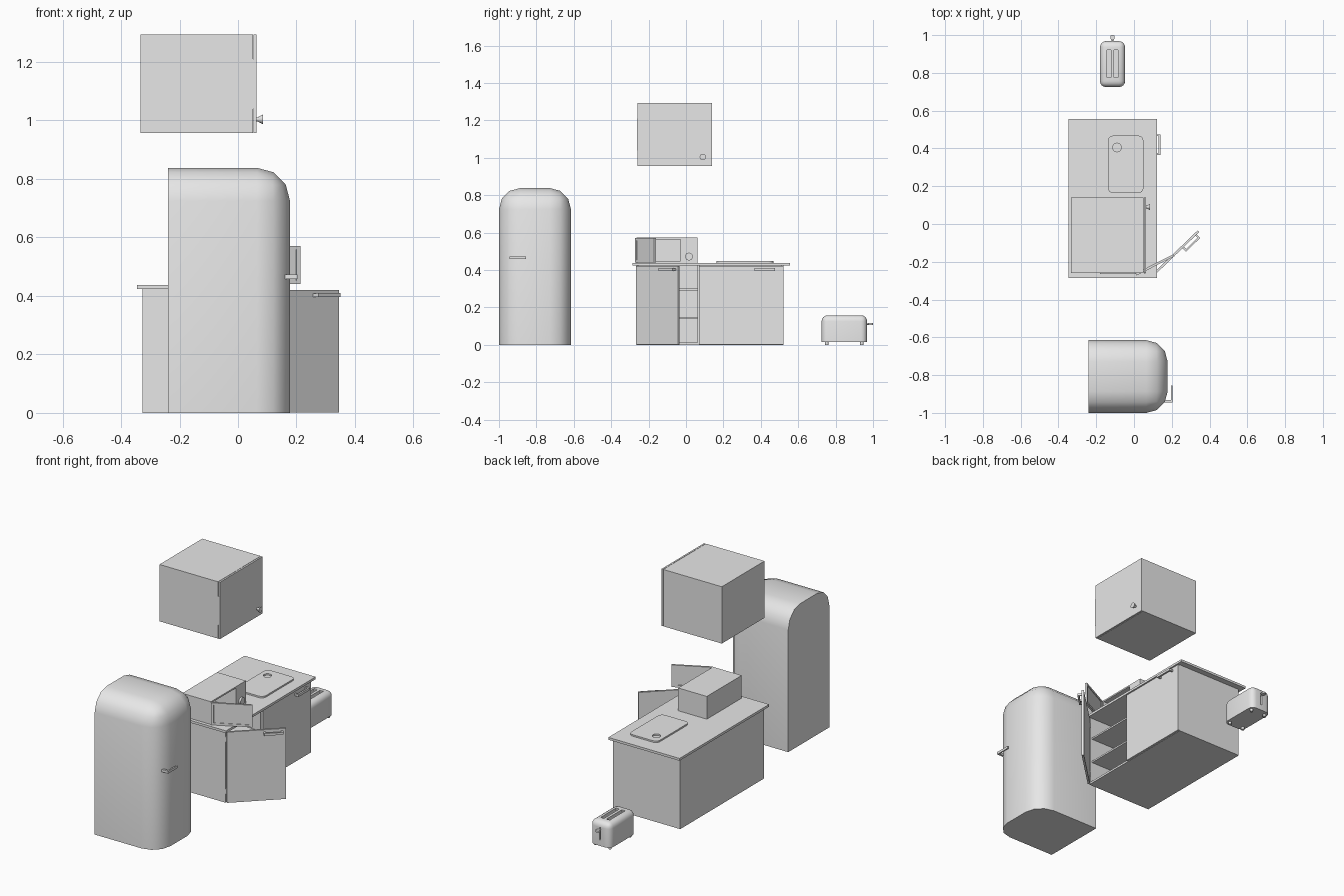
import bpy, bmesh, math
from mathutils import Matrix, Vector

cube = bpy.data.objects.get("Cube")
if cube:
    bpy.data.objects.remove(cube, do_unlink=True)

GREY = (0.8, 0.8, 0.8, 1)
grey = bpy.data.materials.new("light_grey")
grey.use_nodes = True
grey.diffuse_color = GREY
grey.node_tree.nodes["Principled BSDF"].inputs["Base Color"].default_value = GREY


def finish(name, bm, smooth=False, place=None):
    """Turn a bmesh into a grey object, optionally moved by a matrix."""
    bmesh.ops.recalc_face_normals(bm, faces=bm.faces)
    mesh = bpy.data.meshes.new(name)
    bm.to_mesh(mesh)
    bm.free()
    mesh.materials.append(grey)
    obj = bpy.data.objects.new(name, mesh)
    bpy.context.collection.objects.link(obj)
    if place:
        obj.matrix_world = place
    if smooth:
        shade(obj)
    return obj


def shade(obj):
    bpy.ops.object.select_all(action='DESELECT')
    obj.select_set(True)
    bpy.context.view_layer.objects.active = obj
    bpy.ops.object.shade_smooth_by_angle(angle=math.radians(40))


def box(name, x, y, z, round_rule=None, radius=0, segments=3, place=None):
    """Box from three ranges; edges passing round_rule are rounded."""
    bm = bmesh.new()
    bmesh.ops.create_cube(bm, size=1)
    for v in bm.verts:
        v.co = Vector((r[0] if c < 0 else r[1] for c, r in zip(v.co, (x, y, z))))
    if round_rule:
        edges = [e for e in bm.edges if round_rule(e)]
        bmesh.ops.bevel(bm, geom=edges, offset=radius, segments=segments,
                        profile=0.5, affect='EDGES', clamp_overlap=True)
    return finish(name, bm, bool(round_rule), place)


def rod(name, start, end, r1, r2=None, sides=16):
    """Straight or tapered rod between two points."""
    a, b = Vector(start), Vector(end)
    bm = bmesh.new()
    bmesh.ops.create_cone(bm, cap_ends=True, segments=sides, radius1=r1,
                          radius2=r1 if r2 is None else r2, depth=(b - a).length)
    turn = (b - a).to_track_quat('Z', 'Y').to_matrix().to_4x4()
    return finish(name, bm, True, Matrix.Translation((a + b) / 2) @ turn)


def cut(obj, cutters):
    """Subtract the cutters, bake the result and discard them."""
    for c in cutters:
        c.hide_render = True
        mod = obj.modifiers.new("cut", 'BOOLEAN')
        mod.operation, mod.object, mod.solver = 'DIFFERENCE', c, 'EXACT'
    graph = bpy.context.evaluated_depsgraph_get()
    obj.data = bpy.data.meshes.new_from_object(obj.evaluated_get(graph))
    obj.modifiers.clear()
    for c in cutters:
        bpy.data.objects.remove(c, do_unlink=True)


def hinge(x, y, degrees):
    return Matrix.Translation((x, y, 0)) @ Matrix.Rotation(-math.radians(degrees), 4, 'Z')


def bar_handle(name, x, y, z, place=None):
    """Bar along y, held off a door face by two posts."""
    box(name + "_bar", (x + 0.016, x + 0.026), y, (z - 0.007, z + 0.007), place=place)
    for i, py in enumerate((y[0], y[1] - 0.01)):
        box(f"{name}_post_{i + 1}", (x, x + 0.018), (py, py + 0.01),
            (z - 0.006, z + 0.006), place=place)


def vertical(e):
    a, b = (v.co for v in e.verts)
    return abs(a.z - b.z) > 1e-4


# Refrigerator: flat back and foot, rounded top and front
def fridge_round(e):
    a, b = (v.co for v in e.verts)
    front, top = min(a.x, b.x) > 0, min(a.z, b.z) > 0.5
    return (vertical(e) and front) or (top and max(a.x, b.x) > 0)


box("refrigerator_body", (-0.24, 0.178), (-1, -0.615), (0, 0.838), fridge_round, 0.113)
box("refrigerator_handle_post", (0.14, 0.203), (-0.945, -0.933), (0.458, 0.473))
box("refrigerator_handle_bar", (0.195, 0.203), (-0.945, -0.855), (0.458, 0.473))

# Wall cabinet
box("wall_cabinet_body", (-0.333, 0.051), (-0.26, 0.14), (0.957, 1.294))
box("wall_cabinet_door", (0.053, 0.063), (-0.26, 0.14), (0.957, 1.294))
box("wall_cabinet_hinge", (0.052, 0.062), (-0.263, -0.25), (1.04, 1.21))
rod("wall_cabinet_knob_neck", (0.06, 0.09, 1.004), (0.073, 0.09, 1.004), 0.007)
rod("wall_cabinet_knob", (0.07, 0.09, 1.004), (0.086, 0.09, 1.004), 0.009, 0.017)

# Base cabinet carcass, open on one half
BACK, FRONT, LOW, HIGH, TOP = -0.326, 0.103, -0.265, 0.52, 0.424
T = 0.012
box("base_back", (BACK, BACK + T), (LOW, HIGH), (0, TOP))
box("base_floor", (BACK, FRONT), (LOW, HIGH), (0, T))
for side, y in (("right", LOW), ("middle", 0.062), ("left", HIGH - T)):
    box(f"base_{side}_panel", (BACK, FRONT), (y, y + T), (0, TOP))
for i, z in enumerate((0.14, 0.29)):
    box(f"shelf_{i + 1}", (BACK, FRONT - 0.01), (LOW, 0.065), (z, z + 0.01))
box("countertop", (-0.346, 0.121), (-0.285, 0.555), (0.424, 0.438))

# Base cabinet doors
box("closed_door", (FRONT, FRONT + T), (0.07, HIGH), (0.002, 0.421))
bar_handle("closed_door_handle", FRONT + T, (0.365, 0.475), 0.403)
swing = hinge(0.105, -0.258, 46)
box("open_door", (0, T), (0, 0.322), (0.002, 0.421), place=swing)
bar_handle("open_door_handle", T, (0.2, 0.305), 0.403, swing)
for i, z in enumerate((0.05, 0.36)):
    rod(f"door_hinge_{i + 1}", (0.105, -0.258, z), (0.105, -0.258, z + 0.03), 0.006)

# Microwave shell with hollow oven, knob and open door
MB, MF = -0.18, 0.008
shell = box("microwave_body", (MB, MF), (-0.265, 0.062), (0.438, 0.573))
cut(shell, [box("oven_cutter", (MB + 0.015, MF + 0.05), (-0.253, -0.03), (0.449, 0.564))])
rod("microwave_knob", (MF, 0.016, 0.472), (MF + 0.012, 0.016, 0.472), 0.021)
swing = hinge(MF, -0.262, 63)
for i, z in enumerate((0.44, 0.558)):
    box(f"microwave_door_rail_{i + 1}", (0, T), (0, 0.225), (z, z + 0.013), place=swing)
for i, y in enumerate((0, 0.21)):
    box(f"microwave_door_stile_{i + 1}", (0, T), (y, y + 0.015), (0.44, 0.571), place=swing)
box("microwave_door_window", (0.003, 0.009), (0.01, 0.215), (0.45, 0.56), place=swing)

# Cutting board with a round hole
board = box("cutting_board", (-0.138, 0.05), (0.163, 0.468), (0.438, 0.447),
            vertical, 0.028, 4)
cut(board, [rod("hole_cutter", (-0.09, 0.405, 0.4), (-0.09, 0.405, 0.5), 0.023)])
shade(board)


# Toaster
def toaster_round(e):
    return vertical(e) or min(v.co.z for v in e.verts) > 0.1


body = box("toaster_body", (-0.18, -0.047), (0.725, 0.968), (0.015, 0.158),
           toaster_round, 0.032, 4)
cut(body, [
    box("slot_cutter_1", (-0.144, -0.122), (0.775, 0.92), (0.06, 0.2)),
    box("slot_cutter_2", (-0.106, -0.084), (0.775, 0.92), (0.06, 0.2)),
    box("lever_cutter", (-0.118, -0.109), (0.955, 1.0), (0.05, 0.125)),
])
shade(body)
for i, (x, y) in enumerate(((x, y) for x in (-0.16, -0.067) for y in (0.753, 0.94))):
    rod(f"toaster_foot_{i + 1}", (x, y, 0), (x, y, 0.018), 0.009)
rod("toaster_lever_stem", (-0.1135, 0.95, 0.112), (-0.1135, 0.985, 0.112), 0.005)
box("toaster_lever", (-0.125, -0.102), (0.976, 1.0), (0.107, 0.117),
    vertical, 0.008, 3)
